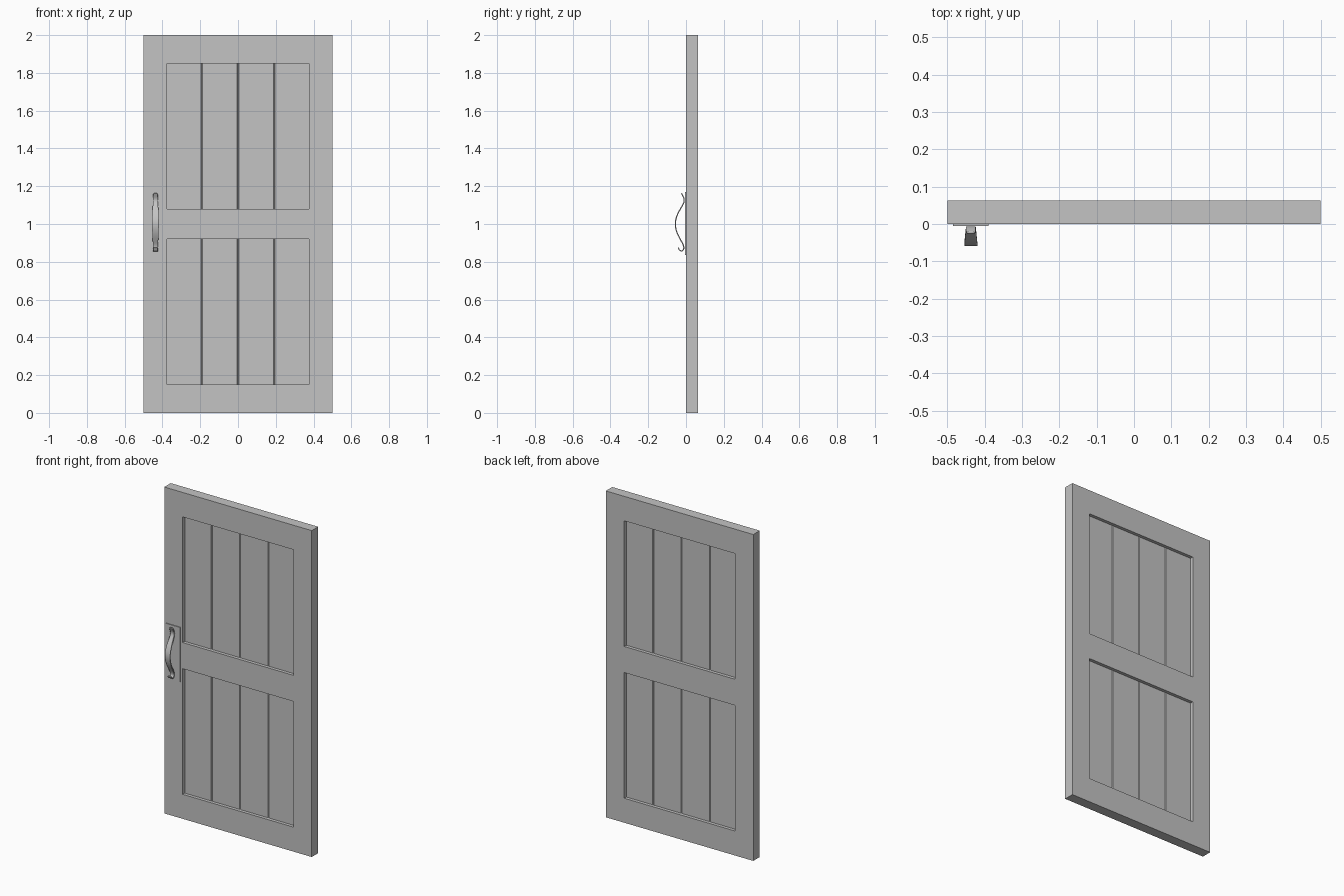
import bpy, bmesh, math

cube = bpy.data.objects.get("Cube")
if cube:
    bpy.data.objects.remove(cube, do_unlink=True)

# Single plain colour
grey = bpy.data.materials.new("plain_grey")
grey.use_nodes = True
colour = (0.55, 0.55, 0.55, 1)
grey.diffuse_color = colour
grey.node_tree.nodes["Principled BSDF"].inputs["Base Color"].default_value = colour

THICK = 0.0625
RECESS = 0.02
PANEL_X = 0.375
PANELS = [(0.15, 0.92), (1.08, 1.85)]


def finish(name, bm):
    bmesh.ops.recalc_face_normals(bm, faces=bm.faces)
    mesh = bpy.data.meshes.new(name)
    bm.to_mesh(mesh)
    bm.free()
    mesh.materials.append(grey)
    obj = bpy.data.objects.new(name, mesh)
    bpy.context.collection.objects.link(obj)
    return obj


def extrude(bm, faces, offset):
    result = bmesh.ops.extrude_face_region(bm, geom=faces)
    verts = [g for g in result["geom"] if isinstance(g, bmesh.types.BMVert)]
    bmesh.ops.translate(bm, verts=verts, vec=offset)


# Door frame: a grid with the two panel cells left open, given thickness
def make_frame():
    xs = [-0.5, -PANEL_X, PANEL_X, 0.5]
    zs = [0, *PANELS[0], *PANELS[1], 2]
    bm = bmesh.new()
    grid = [[bm.verts.new((x, 0, z)) for x in xs] for z in zs]
    for r in range(len(zs) - 1):
        for c in range(len(xs) - 1):
            if c == 1 and r in (1, 3):
                continue
            bm.faces.new((grid[r][c], grid[r][c + 1], grid[r + 1][c + 1], grid[r + 1][c]))
    extrude(bm, bm.faces[:], (0, THICK, 0))
    bmesh.ops.dissolve_degenerate(bm, dist=0.0001, edges=bm.edges)
    # merge each strip into its neighbour without making faces with holes
    finish("door_frame", bm)


# Panel board: box with chamfered long edges, forming V grooves
def make_board(name, x0, x1, z0, z1, bevel_left, bevel_right):
    c = 0.004
    y0, y1 = RECESS, THICK - RECESS
    left = [(x0, y1 - c), (x0, y0 + c)]
    right = [(x1, y0 + c), (x1, y1 - c)]
    if bevel_left:
        left = [(x0 + c, y1), *left, (x0 + c, y0)]
    else:
        left = [(x0, y1), (x0, y0)]
    if bevel_right:
        right = [(x1 - c, y0), *right, (x1 - c, y1)]
    else:
        right = [(x1, y0), (x1, y1)]
    bm = bmesh.new()
    face = bm.faces.new([bm.verts.new((x, y, z0)) for x, y in left + right])
    extrude(bm, [face], (0, 0, z1 - z0))
    finish(name, bm)


make_frame()
splits = [-PANEL_X, -0.192, 0, 0.192, PANEL_X]
for place, (z0, z1) in zip(("lower", "upper"), PANELS):
    for i in range(4):
        make_board(f"{place}_panel_board_{i + 1}", splits[i], splits[i + 1],
                   z0, z1, i > 0, i < 3)

# Handle backplate
HANDLE_X = -0.437
bm = bmesh.new()
bmesh.ops.create_cube(bm, size=1)
bmesh.ops.scale(bm, vec=(0.095, 0.005, 0.335), verts=bm.verts)
bmesh.ops.translate(bm, vec=(HANDLE_X, -0.0025, 1.003), verts=bm.verts)
finish("handle_backplate", bm)

# Handle: curved strap with curled ends, as (y, z, half width)
strap = [(-0.024, 1.163, 0.012), (-0.016, 1.148, 0.013), (-0.009, 1.132, 0.013),
         (-0.010, 1.112, 0.013), (-0.028, 1.083, 0.015), (-0.048, 1.048, 0.017),
         (-0.060, 1.003, 0.018), (-0.050, 0.955, 0.017), (-0.030, 0.918, 0.015),
         (-0.012, 0.888, 0.013), (-0.010, 0.866, 0.013), (-0.022, 0.855, 0.013),
         (-0.035, 0.860, 0.012), (-0.041, 0.875, 0.012)]
bm = bmesh.new()
rows = [[bm.verts.new((HANDLE_X + s * w, y, z)) for s in (-1, 0, 1)] for y, z, w in strap]
for a, b in zip(rows, rows[1:]):
    for i in range(2):
        bm.faces.new((a[i], a[i + 1], b[i + 1], b[i]))
handle = finish("handle_strap", bm)
for poly in handle.data.polygons:
    poly.use_smooth = True
smooth = handle.modifiers.new("round", "SUBSURF")
smooth.levels = smooth.render_levels = 2
solid = handle.modifiers.new("thickness", "SOLIDIFY")
solid.thickness = 0.006
solid.offset = 0
bpy.ops.object.select_all(action="DESELECT")
handle.select_set(True)
bpy.context.view_layer.objects.active = handle
bpy.ops.object.shade_smooth_by_angle(angle=math.radians(40))
